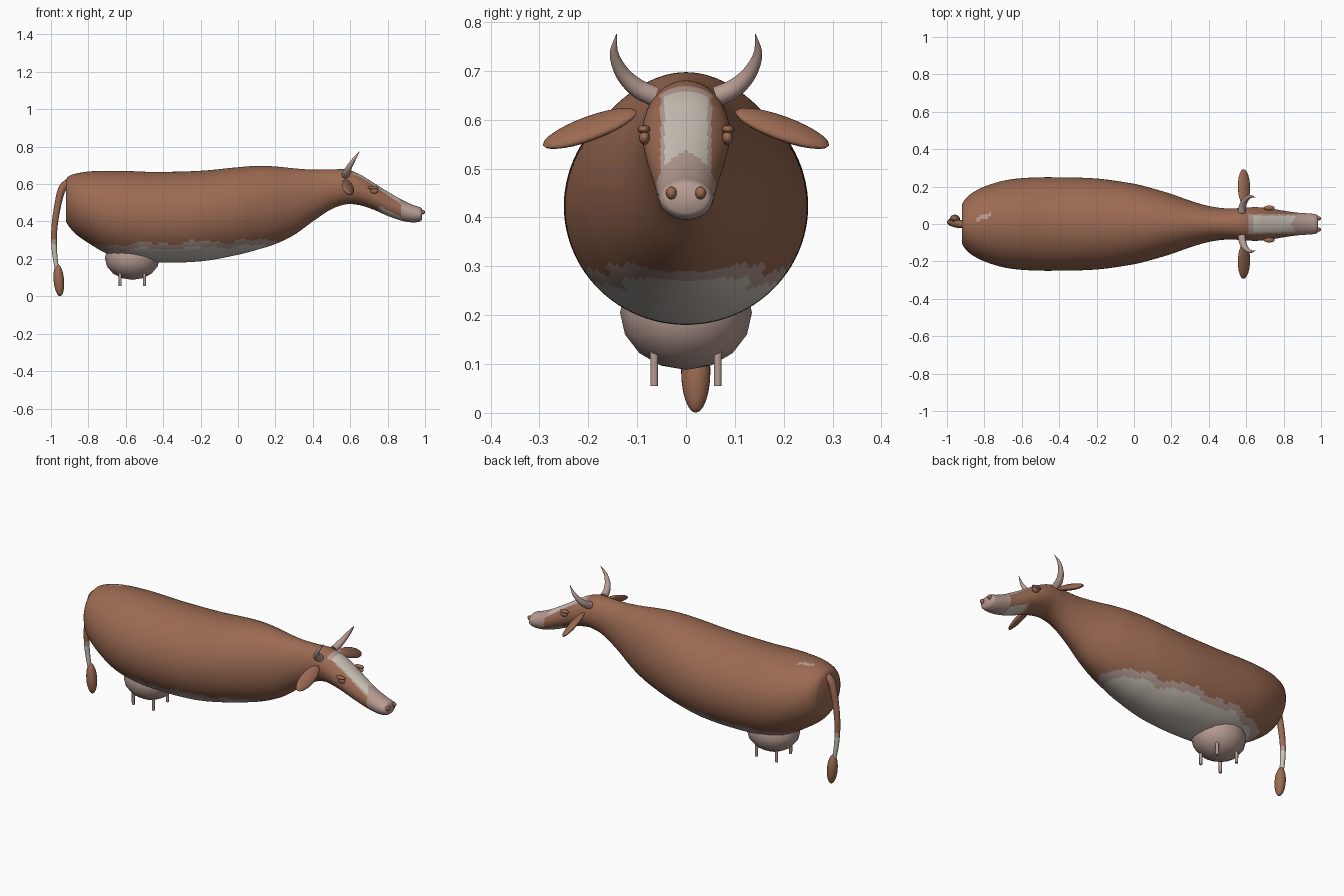
import bpy, bmesh, math
from mathutils import Vector, Matrix

if "Cube" in bpy.data.objects:
    bpy.data.objects.remove(bpy.data.objects["Cube"])


def material(name, rgb):
    m = bpy.data.materials.new(name)
    m.diffuse_color = (*rgb, 1)
    m.use_nodes = True
    m.node_tree.nodes["Principled BSDF"].inputs["Base Color"].default_value = m.diffuse_color
    return m


BROWN = material("brown_coat", (0.33, 0.145, 0.085))
WHITE = material("off_white_patch", (0.60, 0.55, 0.48))
PINK = material("dusky_pink_skin", (0.47, 0.33, 0.29))
MATS = [BROWN, WHITE, PINK]


def finish(bm, name, mats):
    bmesh.ops.recalc_face_normals(bm, faces=bm.faces)
    for f in bm.faces:
        f.smooth = True
    me = bpy.data.meshes.new(name)
    bm.to_mesh(me)
    bm.free()
    for m in mats:
        me.materials.append(m)
    ob = bpy.data.objects.new(name, me)
    bpy.context.collection.objects.link(ob)
    bpy.context.view_layer.objects.active = ob
    ob.select_set(True)
    bpy.ops.object.shade_smooth_by_angle(angle=math.radians(50))
    ob.select_set(False)
    return ob


def loft(name, rings, mats, rule=None):
    bm = bmesh.new()
    vs = [[bm.verts.new(p) for p in r] for r in rings]
    n = len(vs[0])
    for a, b in zip(vs, vs[1:]):
        for i in range(n):
            bm.faces.new((a[i], a[(i + 1) % n], b[(i + 1) % n], b[i]))
    caps = [bm.faces.new(vs[0]), bm.faces.new(vs[-1])]
    if rule:
        for f in bm.faces:
            f.material_index = rule(f.calc_center_median())
    bmesh.ops.triangulate(bm, faces=caps)
    return finish(bm, name, mats)


def smooth_rows(rows, count):
    """Hermite interpolation through rows, keyed on the first column."""
    xs = [r[0] for r in rows]
    last = len(rows) - 1

    def slope(i, k):
        a, b = max(i - 1, 0), min(i + 1, last)
        return (rows[b][k] - rows[a][k]) / (xs[b] - xs[a])
    out = []
    for s in range(count + 1):
        x = xs[0] + (xs[-1] - xs[0]) * s / count
        i = max(j for j in range(last) if xs[j] <= x + 1e-9)
        h = xs[i + 1] - xs[i]
        t = (x - xs[i]) / h
        row = [x]
        for k in range(1, len(rows[0])):
            p, q = rows[i][k], rows[i + 1][k]
            row.append((2*t**3 - 3*t*t + 1) * p + (t**3 - 2*t*t + t) * h * slope(i, k)
                       + (3*t*t - 2*t**3) * q + (t**3 - t*t) * h * slope(i + 1, k))
        out.append(row)
    return out


def tube(name, path, ref, mats, rule=None, sides=16):
    """path rows: x, y, z, radius."""
    rows = smooth_rows([(i, *p) for i, p in enumerate(path)], 8 * (len(path) - 1))
    pts = [Vector(r[1:4]) for r in rows]
    rings = []
    for i, p in enumerate(pts):
        tan = (pts[min(i + 1, len(pts) - 1)] - pts[max(i - 1, 0)]).normalized()
        u = tan.cross(Vector(ref)).normalized()
        v = tan.cross(u)
        r = max(rows[i][4], 0.0008)
        rings.append([p + r * (u * math.cos(a) + v * math.sin(a))
                      for a in (2 * math.pi * k / sides for k in range(sides))])
    return loft(name, rings, mats, rule)


def ellipsoid(name, centre, radii, mat, rot=Matrix.Identity(4), segs=24):
    bm = bmesh.new()
    bmesh.ops.create_uvsphere(bm, u_segments=segs, v_segments=segs // 2, radius=1)
    bm.transform(Matrix.Translation(centre) @ rot @ Matrix.Diagonal((*radii, 1)))
    return finish(bm, name, [mat])


# Body, neck and head in one skin: x, top, bottom, half width
SECTIONS = [
    (-0.92, 0.625, 0.40, 0.105), (-0.905, 0.642, 0.375, 0.13), (-0.87, 0.655, 0.335, 0.163),
    (-0.80, 0.667, 0.285, 0.20), (-0.70, 0.671, 0.227, 0.231), (-0.60, 0.670, 0.197, 0.245),
    (-0.45, 0.665, 0.181, 0.250), (-0.20, 0.671, 0.187, 0.243), (0.0, 0.690, 0.222, 0.215),
    (0.10, 0.697, 0.248, 0.190), (0.20, 0.694, 0.280, 0.160), (0.30, 0.684, 0.328, 0.125),
    (0.40, 0.677, 0.400, 0.096), (0.50, 0.678, 0.466, 0.083), (0.58, 0.678, 0.492, 0.086),
    (0.65, 0.652, 0.487, 0.090), (0.72, 0.610, 0.465, 0.084), (0.80, 0.560, 0.430, 0.071),
    (0.88, 0.514, 0.403, 0.060), (0.94, 0.487, 0.395, 0.056), (0.975, 0.475, 0.401, 0.051),
    (0.985, 0.466, 0.410, 0.042)]
N = 96
body_rings = []
for x, top, bot, w in smooth_rows(SECTIONS, 220):
    c, h = (top + bot) / 2, (top - bot) / 2
    body_rings.append([Vector((x, w * math.cos(2 * math.pi * k / N),
                               c + h * math.sin(2 * math.pi * k / N))) for k in range(N)])


def coat(p):
    x, y, z = p
    if x > 0.6:
        axis = 0.585 - 0.5 * (x - 0.6)       # height of the head's centre line
        upper = z > axis
        if x > (0.84 + 0.6 * abs(y) if upper else 0.875):
            return 2
        if upper and x > 0.615 and abs(y) < 0.052:
            return 1 if x > 0.635 and abs(y) < 0.044 else 2
        if z < axis - 0.025 and x > 0.75:
            return 1 if x > 0.77 else 2
        return 0
    if -0.84 < x < -0.76 and z > 0.6 and abs(y - 0.04 - 0.35 * (x + 0.80)) < 0.012:
        return 2
    edge = 0.287 + 0.03 * (x + 0.3) + 0.008 * math.sin(22 * x) + 0.005 * math.sin(47 * x + 1)
    if -0.77 < x < 0.28 and z < edge:
        return 1 if z < edge - 0.028 and x > -0.75 else 2
    return 0


loft("body", body_rings, MATS, coat)

# Udder and teats
ellipsoid("udder", (-0.565, 0, 0.205), (0.147, 0.135, 0.117), PINK, segs=16)
for i, (tx, ty) in enumerate([(-0.63, -0.065), (-0.63, 0.065), (-0.5, -0.065), (-0.5, 0.065)]):
    tube(f"teat_{i + 1}", [(tx, ty, 0.15, 0.009), (tx, ty, 0.055, 0.008)], (0, 1, 0), [PINK], sides=10)

# Tail with pale lower part and tuft
tube("tail", [(-0.90, 0, 0.612, 0.022), (-0.94, 0.0, 0.575, 0.021), (-0.965, 0.003, 0.48, 0.018),
              (-0.982, 0.008, 0.36, 0.016), (-0.982, 0.013, 0.25, 0.014), (-0.968, 0.018, 0.14, 0.011)],
     (0, 1, 0), MATS, lambda p: 0 if p.z > 0.31 else (2 if p.z > 0.28 else 1))
ellipsoid("tail_tuft", (-0.958, 0.02, 0.086), (0.028, 0.03, 0.086), BROWN, Matrix.Rotation(-0.08, 4, 'Y'))

# Paired head parts
for s, side in ((-1, "right"), (1, "left")):
    tube(f"{side}_horn", [(0.575, s * 0.065, 0.648, 0.021), (0.582, s * 0.10, 0.665, 0.019),
                          (0.597, s * 0.130, 0.695, 0.015), (0.622, s * 0.147, 0.735, 0.009),
                          (0.650, s * 0.142, 0.775, 0.001)], (1, 0, 0), [PINK])
    turn = Matrix.Rotation(-s * 0.35, 4, 'X') @ Matrix.Rotation(0.6, 4, 'Y')
    ellipsoid(f"{side}_ear", (0.588, s * 0.197, 0.582), (0.038, 0.102, 0.016), BROWN, turn)
    ellipsoid(f"{side}_eyelid", (0.723, s * 0.086, 0.580), (0.029, 0.013, 0.009), BROWN)
    ellipsoid(f"{side}_eye", (0.728, s * 0.085, 0.563), (0.021, 0.011, 0.014), BROWN)
    ellipsoid(f"{side}_nostril", (0.985, s * 0.03, 0.450), (0.015, 0.011, 0.013), BROWN)
